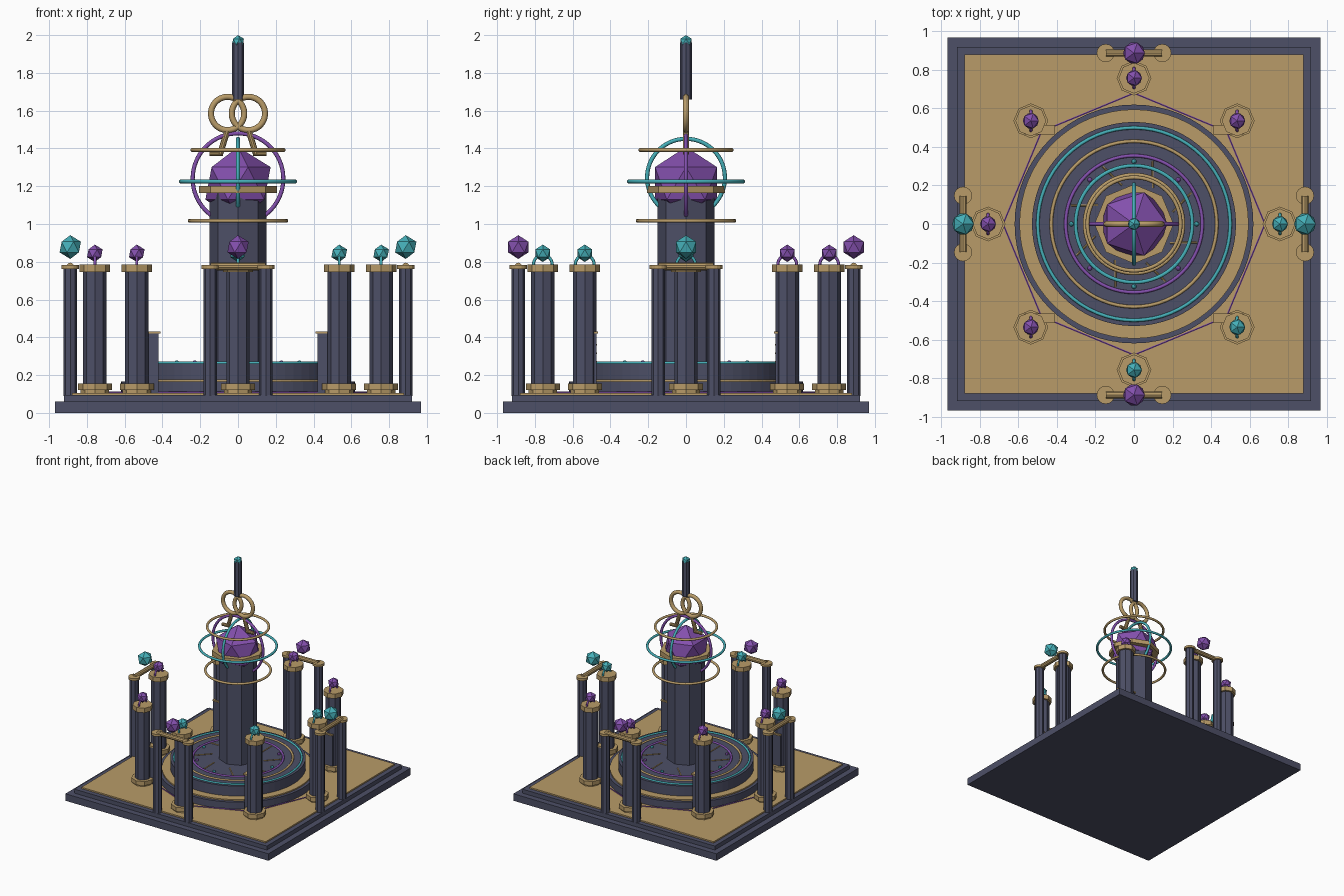
import bpy, math
from mathutils import Vector, Matrix

if "Cube" in bpy.data.objects:
    bpy.data.objects.remove(bpy.data.objects["Cube"])

def mat(name, c):
    m = bpy.data.materials.new(name)
    m.diffuse_color = (*c, 1)
    m.use_nodes = True
    m.node_tree.nodes["Principled BSDF"].inputs["Base Color"].default_value = m.diffuse_color
    return m

STONE = mat("slate", (0.075, 0.08, 0.135))
GOLD = mat("gold", (0.48, 0.33, 0.14))
PURPLE = mat("purple", (0.23, 0.08, 0.42))
TEAL = mat("teal", (0.06, 0.43, 0.48))

def done(name, m):
    o = bpy.context.object
    o.name = name
    o.data.materials.append(m)
    return o

def box(name, m, c, s):
    bpy.ops.mesh.primitive_cube_add(size=1, location=c)
    o = done(name, m)
    o.scale = s
    return o

def prism(name, m, x, y, z0, z1, r, n=8):
    bpy.ops.mesh.primitive_cylinder_add(vertices=n, radius=r, depth=z1 - z0, location=(x, y, (z0 + z1) / 2))
    return done(name, m)

def ring(name, m, c, R, r, rot=(0, 0, 0)):
    bpy.ops.mesh.primitive_torus_add(major_radius=R, minor_radius=r, major_segments=64, minor_segments=10,
                                     location=c, rotation=rot)
    o = done(name, m)
    bpy.ops.object.shade_smooth()
    return o

def rod(name, m, a, b, r, n=8):
    a, b = Vector(a), Vector(b)
    bpy.ops.mesh.primitive_cylinder_add(vertices=n, radius=r, depth=(b - a).length, location=(a + b) / 2,
                                        rotation=(b - a).to_track_quat('Z', 'Y').to_euler())
    return done(name, m)

def gem(name, m, c, r, sub=1):
    bpy.ops.mesh.primitive_ico_sphere_add(subdivisions=sub, radius=r, location=c)
    return done(name, m)

def polar(r, a, z):
    return (r * math.cos(a), r * math.sin(a), z)

H = math.pi / 2

# square base with gold floor
box("base_slab", STONE, (0, 0, 0.03), (1.94, 1.94, 0.06))
box("base_step", STONE, (0, 0, 0.077), (1.84, 1.84, 0.035))
box("floor_panel", GOLD, (0, 0, 0.0975), (1.76, 1.76, 0.017))

# round dais and its inlaid rings
prism("dais_lower", STONE, 0, 0, 0.10, 0.165, 0.62, 64)
prism("dais_trim", GOLD, 0, 0, 0.16, 0.176, 0.595, 64)
prism("dais_upper", STONE, 0, 0, 0.17, 0.262, 0.53, 64)
for n, m, R in (("outer", TEAL, 0.50), ("middle", GOLD, 0.43), ("inner", PURPLE, 0.355)):
    ring("dais_ring_" + n, m, (0, 0, 0.263), R, 0.009)
for i in range(8):
    a = i * math.pi / 4
    gem(f"dais_stud_{i}", TEAL if i % 2 == 0 else PURPLE, polar(0.325, a + 0.0, 0.265), 0.013, 2)
    a += 0.3
    rod(f"dais_mark_{i}", GOLD, polar(0.21, a, 0.264), polar(0.34, a + 0.2, 0.264), 0.005)

# ring of eight pillars, linked by thin floor lines
for i in range(8):
    a = i * math.pi / 4
    x, y, _ = polar(0.758, a, 0)
    m = TEAL if i in (0, 6, 7) else PURPLE
    prism(f"pillar_foot_{i}", GOLD, x, y, 0.10, 0.122, 0.075)
    prism(f"pillar_base_{i}", GOLD, x, y, 0.12, 0.156, 0.09)
    prism(f"pillar_shaft_{i}", STONE, x, y, 0.15, 0.75, 0.062)
    prism(f"pillar_cap_{i}", GOLD, x, y, 0.745, 0.785, 0.08)
    ring(f"pillar_arch_{i}", m, (x, y, 0.785), 0.05, 0.008, (0, H, 0))
    gem(f"pillar_gem_{i}", m, (x, y, 0.845), 0.046)
    rod(f"floor_line_{i}", PURPLE, polar(0.68, a, 0.108), polar(0.68, a + math.pi / 4, 0.108), 0.005, 6)

# low wall panels beside the diagonal pillars
for sx in (-1, 1):
    for sy in (-1, 1):
        box("wall_panel", STONE, (sx * 0.495, sy * 0.492, 0.26), (0.15, 0.036, 0.32))
        box("wall_panel_cap", GOLD, (sx * 0.49, sy * 0.49, 0.425), (0.16, 0.05, 0.012))
        for k in range(3):
            box("wall_panel_mark", GOLD, (sx * 0.455, sy * 0.474, 0.27 + 0.045 * k), (0.04, 0.006, 0.008))

# gate on each side of the base
for i in range(4):
    a = i * H
    R = Matrix.Rotation(a, 3, 'Z')
    for s in (-1, 1):
        x, y, _ = R @ Vector((0.888, s * 0.147, 0))
        prism(f"gate_post_{i}", STONE, x, y, 0.09, 0.765, 0.036)
        prism(f"gate_cap_{i}", GOLD, x, y, 0.763, 0.782, 0.047, 16)
    rod(f"gate_beam_{i}", GOLD, R @ Vector((0.888, -0.145, 0.775)), R @ Vector((0.888, 0.145, 0.775)), 0.02, 10)
    gem(f"gate_gem_{i}", PURPLE if i % 2 else TEAL, polar(0.888, a, 0.878), 0.063)

# central column with great gem
prism("central_column", STONE, 0, 0, 0.25, 1.17, 0.15)
prism("column_collar", GOLD, 0, 0, 1.165, 1.202, 0.206)
gem("great_gem", PURPLE, (0, 0, 1.215), 0.193)

# orbiting rings
ring("orbit_low", GOLD, (0, 0, 1.017), 0.256, 0.010)
ring("orbit_middle", TEAL, (0, 0, 1.225), 0.303, 0.010)
ring("orbit_high", GOLD, (0, 0, 1.392), 0.242, 0.010)
ring("orbit_upright_front", PURPLE, (0, 0, 1.24), 0.24, 0.011, (H, 0, 0))
ring("orbit_upright_side", TEAL, (0, 0, 1.245), 0.206, 0.011, (0, H, 0))

# twin loop finial, legs and spire
for s in (-1, 1):
    ring("finial_loop", GOLD, (s * 0.055, 0, 1.585), 0.088, 0.016, (H, 0, 0))
    rod("finial_leg", GOLD, (s * 0.055, 0, 1.50), (s * 0.095, 0, 1.37), 0.016, 10)
    rod("finial_foot", GOLD, (s * 0.08, 0, 1.375), (s * 0.15, 0, 1.375), 0.014, 10)
prism("spire", STONE, 0, 0, 1.66, 1.96, 0.031)
gem("spire_gem", TEAL, (0, 0, 1.965), 0.035)
